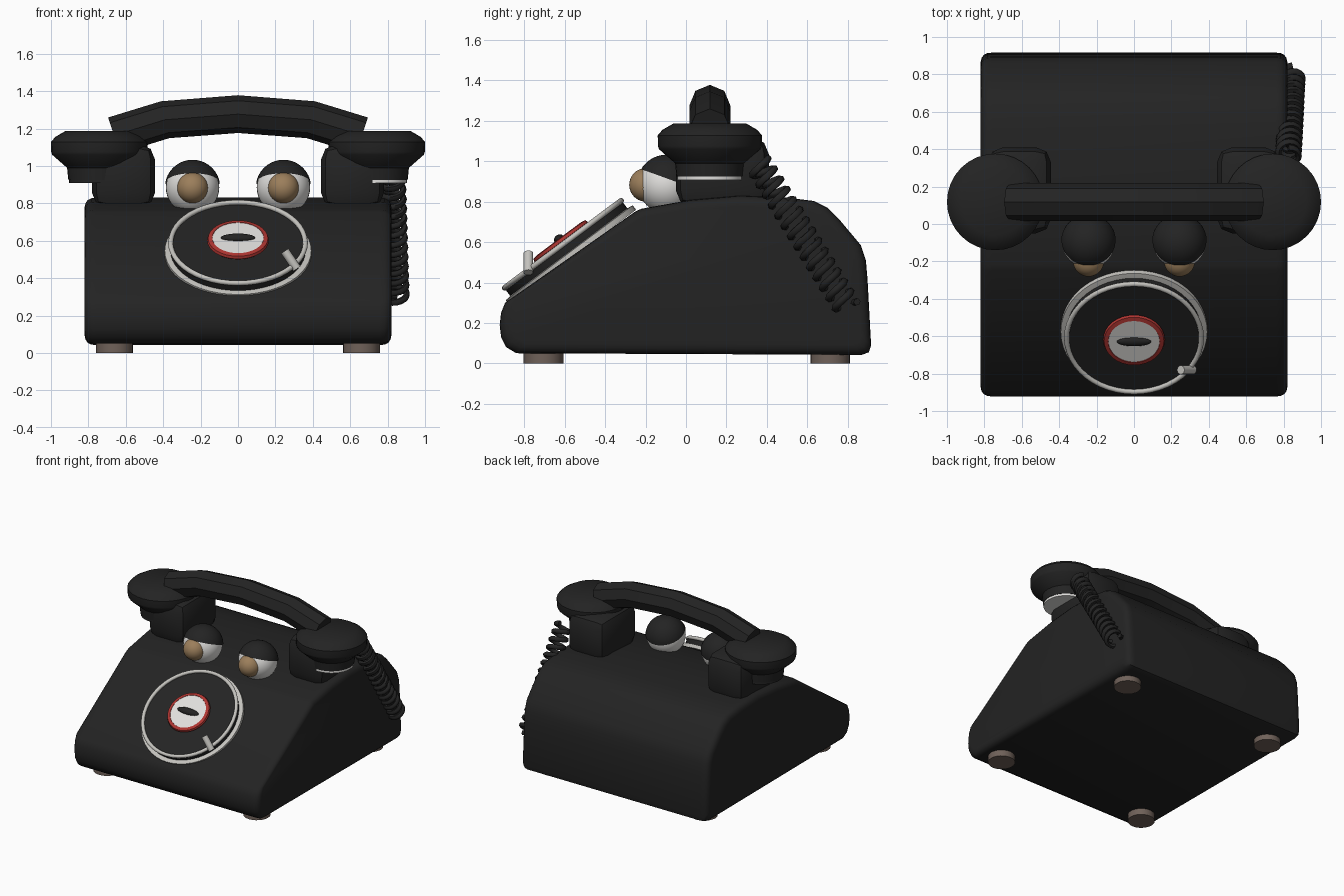
import bpy, bmesh, math
from mathutils import Matrix, Vector

cube = bpy.data.objects.get("Cube")
if cube:
    bpy.data.objects.remove(cube, do_unlink=True)


def material(name, rgb, rough=0.6):
    m = bpy.data.materials.new(name)
    m.use_nodes = True
    m.diffuse_color = (*rgb, 1)
    bsdf = m.node_tree.nodes["Principled BSDF"]
    bsdf.inputs["Base Color"].default_value = (*rgb, 1)
    bsdf.inputs["Roughness"].default_value = rough
    return m


BLACK = material("black", (0.017, 0.017, 0.017))
WHITE = material("white", (0.75, 0.74, 0.72))
SILVER = material("silver", (0.55, 0.54, 0.51))
RED = material("red", (0.42, 0.035, 0.03))
AMBER = material("amber_brown", (0.33, 0.21, 0.105))
FOOT = material("foot_brown", (0.16, 0.12, 0.10))


def finish(name, bm, mat, matrix=None, angle=35):
    """Turn a bmesh into a named object with one colour and sharp-edge smoothing."""
    if matrix is not None:
        bm.transform(matrix)
    bmesh.ops.recalc_face_normals(bm, faces=bm.faces)
    me = bpy.data.meshes.new(name)
    bm.to_mesh(me)
    bm.free()
    me.materials.append(mat)
    ob = bpy.data.objects.new(name, me)
    bpy.context.collection.objects.link(ob)
    bpy.ops.object.select_all(action='DESELECT')
    ob.select_set(True)
    bpy.context.view_layer.objects.active = ob
    bpy.ops.object.shade_smooth_by_angle(angle=math.radians(angle))
    return ob


def loft(name, rings, mat, matrix=None, angle=35):
    """Skin a row of equal-length point rings and cap both ends."""
    bm = bmesh.new()
    loops = [[bm.verts.new(p) for p in ring] for ring in rings]
    n = len(rings[0])
    for a, b in zip(loops, loops[1:]):
        for i in range(n):
            j = (i + 1) % n
            bm.faces.new((a[i], a[j], b[j], b[i]))
    bm.faces.new(loops[0])
    bm.faces.new(loops[-1])
    return finish(name, bm, mat, matrix, angle)


def lathe(name, profile, mat, matrix=None, sides=32):
    """Spin (radius, height) pairs around z."""
    rings = [[(r * math.cos(math.tau * i / sides), r * math.sin(math.tau * i / sides), z)
              for i in range(sides)] for r, z in profile]
    return loft(name, rings, mat, matrix)


def sphere(name, centre, radius, mat, matrix=None, cut=None):
    """UV sphere; cut = (point, normal) keeps only the side the normal points to."""
    bm = bmesh.new()
    bmesh.ops.create_uvsphere(bm, u_segments=32, v_segments=20, radius=1)
    scale = radius if isinstance(radius, tuple) else (radius,) * 3
    bm.transform(Matrix.Translation(centre) @ Matrix.Diagonal((*scale, 1)))
    if cut:
        geom = bm.verts[:] + bm.edges[:] + bm.faces[:]
        bmesh.ops.bisect_plane(bm, geom=geom, plane_co=cut[0], plane_no=cut[1], clear_inner=True)
    return finish(name, bm, mat, matrix)


def ring(name, radius, tube, height, mat, matrix):
    """Torus lying in the local xy plane."""
    bm = bmesh.new()
    n, m = 48, 8
    grid = [[bm.verts.new(((radius + tube * math.cos(math.tau * j / m)) * math.cos(math.tau * i / n),
                           (radius + tube * math.cos(math.tau * j / m)) * math.sin(math.tau * i / n),
                           height + tube * math.sin(math.tau * j / m)))
             for j in range(m)] for i in range(n)]
    for i in range(n):
        for j in range(m):
            k, l = (i + 1) % n, (j + 1) % m
            bm.faces.new((grid[i][j], grid[k][j], grid[k][l], grid[i][l]))
    return finish(name, bm, mat, matrix, 60)


# Body: side profile (y, z) lofted across x, with softened side edges
profile = [(-0.84, 0.05), (-0.89, 0.08), (-0.915, 0.13), (-0.922, 0.19), (-0.915, 0.25),
           (-0.895, 0.30), (-0.25, 0.752), (-0.22, 0.765), (0.02, 0.808), (0.265, 0.83),
           (0.50, 0.82), (0.635, 0.803), (0.70, 0.77), (0.76, 0.71), (0.865, 0.585),
           (0.89, 0.51), (0.898, 0.42), (0.916, 0.09), (0.905, 0.055), (0.87, 0.042)]
sections = [(0.82, 0.05), (0.815, 0.028), (0.803, 0.012), (0.785, 0.003), (0.76, 0.0)]
sections = [(-x, d) for x, d in sections] + sections[::-1]
loft("body", [[(x, y * (1 - d / 0.92), 0.435 + (z - 0.435) * (1 - d / 0.39)) for y, z in profile]
              for x, d in sections], BLACK, angle=40)

# Feet
for side, x in (("right", -0.66), ("left", 0.66)):
    for end, y in (("front", -0.705), ("back", 0.714)):
        lathe(f"{end}_{side}_foot", [(0.098, 0), (0.098, 0.06)], FOOT,
              Matrix.Translation((x, y, 0)), 24)

# Rotary dial, built flat and tilted onto the sloping face
dial = Matrix.Translation((0, -0.567, 0.533)) @ Matrix.Rotation(math.radians(36.8), 4, 'X')
lathe("dial_base", [(0.392, -0.01), (0.392, 0.018), (0.36, 0.022)], SILVER, dial, 48)
lathe("dial_plate", [(0.362, 0.02), (0.362, 0.062)], BLACK, dial, 48)
ring("dial_rim", 0.36, 0.014, 0.07, SILVER, dial)
lathe("dial_hub", [(0.11, 0.055), (0.11, 0.085)], BLACK, dial)
lathe("dial_red_rim", [(0.155, 0.075), (0.165, 0.085), (0.16, 0.1), (0.138, 0.104), (0.136, 0.1)],
      RED, dial)
lathe("dial_centre", [(0.137, 0.094), (0.137, 0.102)], WHITE, dial)
sphere("mouth", (0, 0, 0.104), (0.092, 0.026, 0.02), BLACK, dial)

# Finger stop
start, end = Vector((0.25, -0.78, 0.545)), Vector((0.315, -0.78, 0.45))
lathe("finger_stop", [(0.024, 0), (0.024, (end - start).length)], SILVER,
      Matrix.Translation(start) @ (end - start).to_track_quat('Z', 'Y').to_matrix().to_4x4(), 12)

# Eyes with bulging irises and tilted upper lids
for side, x in (("right", -0.243), ("left", 0.243)):
    sphere(f"{side}_eye", (x, -0.095, 0.885), 0.143, WHITE)
    sphere(f"{side}_iris", (x, -0.198, 0.883), 0.083, AMBER)
    sphere(f"{side}_eyelid", (x, -0.095, 0.885), 0.148, BLACK,
           cut=((x, -0.095, 0.915), (0, 0.34, 0.94)))

# Cradles and handset cups
cup = [(0.165, 0.925), (0.172, 0.99), (0.252, 1.06), (0.257, 1.075), (0.258, 1.128),
       (0.235, 1.155), (0.18, 1.187)]
for side, s, cap_mat in (("right", -1, BLACK), ("left", 1, WHITE)):
    bm = bmesh.new()
    bmesh.ops.create_cube(bm, size=2)
    bm.transform(Matrix.Translation((0.612 * s, 0.18, 0.945)) @ Matrix.Diagonal((0.168, 0.23, 0.17, 1)))
    bmesh.ops.bevel(bm, geom=bm.edges[:], offset=0.08, segments=2, profile=0.5, affect='EDGES')
    finish(f"{side}_cradle", bm, BLACK)
    place = Matrix.Translation((0.742 * s, 0.118, 0))
    lathe(f"{side}_handset_cup", cup, BLACK, place)
    lathe(f"{side}_cup_cap", [(0.162, 0.908), (0.162, 0.93)], cap_mat, place)

# Handset handle: octagonal section along a faceted arc (x, z, tilt)
arc = [(-0.663, 1.163, -18), (-0.39, 1.247, -13), (0, 1.277, 0), (0.39, 1.247, 13), (0.663, 1.163, 18)]
rings = []
for x, z, tilt in arc:
    t = math.radians(tilt)
    rings.append([(x + 0.101 * math.cos(a) * math.sin(t), 0.118 + 0.101 * math.sin(a),
                   z + 0.101 * math.cos(a) * math.cos(t))
                  for a in (math.tau * i / 8 for i in range(8))])
loft("handset_handle", rings, BLACK, angle=30)

# Coiled cord
p0, p1 = Vector((0.825, 0.36, 0.985)), Vector((0.848, 0.80, 0.275))
axis = (p1 - p0).normalized()
u = Vector((1, 0, 0)).cross(axis).normalized()
v = axis.cross(u)
turns, steps = 14, 16
curve = bpy.data.curves.new("coiled_cord", 'CURVE')
curve.dimensions = '3D'
curve.bevel_depth = 0.018
curve.bevel_resolution = 1
curve.use_fill_caps = True
spline = curve.splines.new('POLY')
spline.points.add(turns * steps)
for i, pt in enumerate(spline.points):
    a = math.tau * i / steps
    p = p0.lerp(p1, i / (turns * steps)) + 0.055 * (u * math.cos(a) + v * math.sin(a))
    pt.co = (*p, 1)
curve.materials.append(BLACK)
cord = bpy.data.objects.new("coiled_cord", curve)
bpy.context.collection.objects.link(cord)
bpy.ops.object.select_all(action='DESELECT')
cord.select_set(True)
bpy.context.view_layer.objects.active = cord
bpy.ops.object.convert(target='MESH')
bpy.ops.object.shade_smooth_by_angle(angle=math.radians(60))
